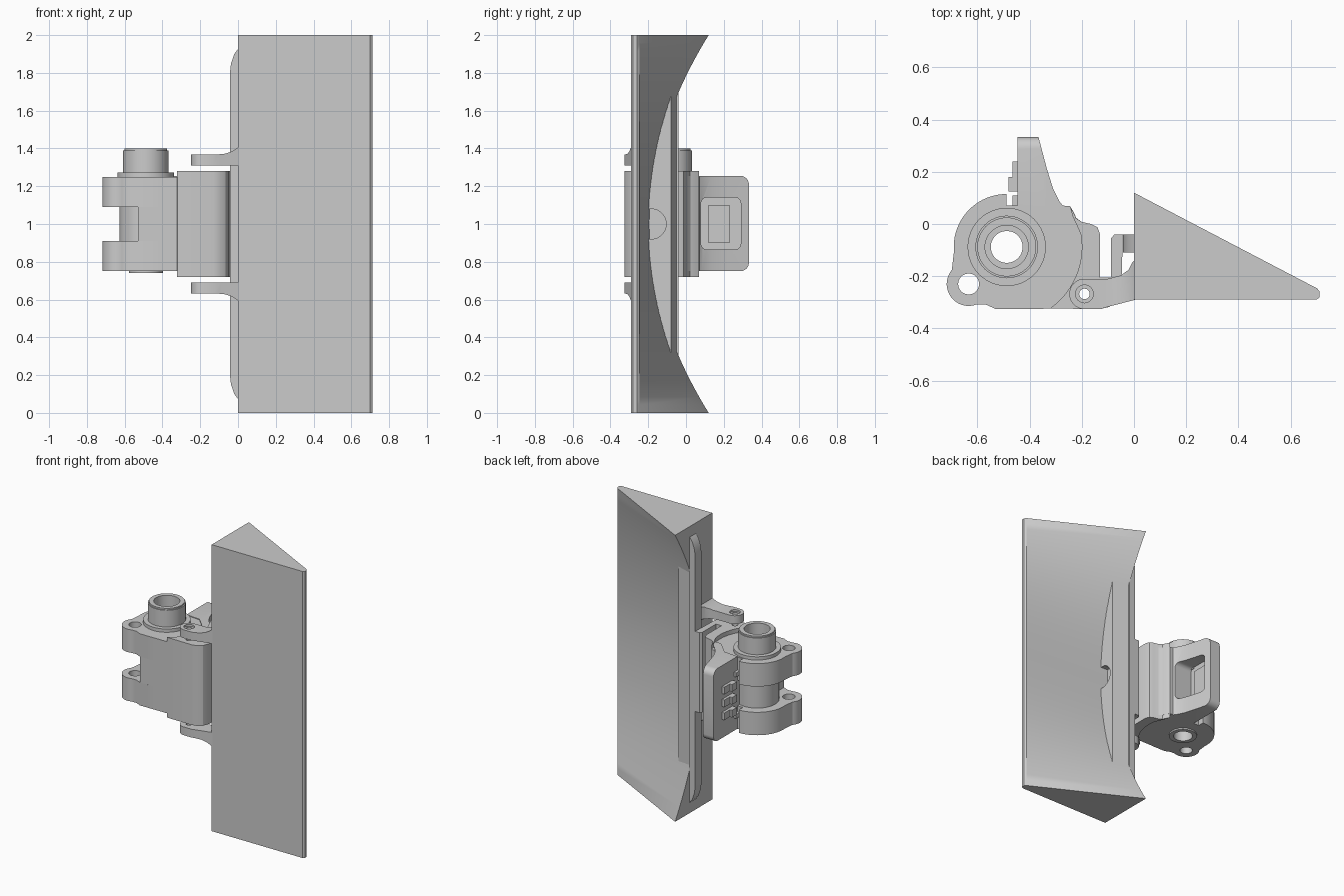
import bpy, bmesh, math
from mathutils import Vector

cube = bpy.data.objects.get("Cube")
if cube:
    bpy.data.objects.remove(cube, do_unlink=True)

# Single grey material
grey = bpy.data.materials.new("plain_grey")
grey.use_nodes = True
COLOUR = (0.6, 0.6, 0.6, 1)
grey.diffuse_color = COLOUR
grey.node_tree.nodes["Principled BSDF"].inputs["Base Color"].default_value = COLOUR

PIVOT = (-0.488, -0.088)
EAR = (-0.634, -0.23)
HINGE = (-0.19, -0.268)


def finish(name, bm):
    bmesh.ops.recalc_face_normals(bm, faces=bm.faces)
    mesh = bpy.data.meshes.new(name)
    bm.to_mesh(mesh)
    bm.free()
    mesh.materials.append(grey)
    obj = bpy.data.objects.new(name, mesh)
    bpy.context.collection.objects.link(obj)
    return obj


def prism(name, pts, lo, hi, axis="z"):
    """Extrude a 2D outline along an axis (z: xy, y: xz, x: yz)."""
    place = {"z": lambda a, b, h: (a, b, h),
             "y": lambda a, b, h: (a, h, b),
             "x": lambda a, b, h: (h, a, b)}[axis]
    bm = bmesh.new()
    low, high = ([bm.verts.new(place(a, b, h)) for a, b in pts] for h in (lo, hi))
    bm.faces.new(low)
    bm.faces.new(high)
    for i in range(len(pts)):
        j = (i + 1) % len(pts)
        bm.faces.new((low[i], low[j], high[j], high[i]))
    return finish(name, bm)


def arc(c, r, a0, a1, n=16):
    angles = [math.radians(a0 + (a1 - a0) * i / n) for i in range(n + 1)]
    return [(c[0] + r * math.cos(a), c[1] + r * math.sin(a)) for a in angles]


def disc(name, c, r, lo, hi, axis="z"):
    return prism(name, arc(c, r, 0, 360, 48)[:-1], lo, hi, axis)


def rounded(a0, b0, a1, b1, r):
    return (arc((a1 - r, b1 - r), r, 0, 90, 6) + arc((a0 + r, b1 - r), r, 90, 180, 6)
            + arc((a0 + r, b0 + r), r, 180, 270, 6) + arc((a1 - r, b0 + r), r, 270, 360, 6))


def box(name, x0, x1, y0, y1, z0, z1):
    return prism(name, [(x0, y0), (x1, y0), (x1, y1), (x0, y1)], z0, z1)


def combine(obj, tool, operation="DIFFERENCE"):
    mod = obj.modifiers.new("cut", "BOOLEAN")
    mod.operation, mod.object, mod.solver = operation, tool, "EXACT"
    bpy.context.view_layer.objects.active = obj
    bpy.ops.object.modifier_apply(modifier=mod.name)
    bpy.data.objects.remove(tool, do_unlink=True)
    return obj


def bore(obj, c, r, lo=0.5, hi=1.6):
    return combine(obj, disc("bore_cutter", c, r, lo, hi))


# Tall wedge whose sloping back is hollowed towards the inner edge
bm = bmesh.new()
rows = []
for i in range(49):
    z = 2 * i / 48
    back = 0.12 - 0.31 * (1 - (z - 1) ** 2)
    section = [(0, -0.29), (0.7, -0.29), (0.712, -0.28), (0.712, -0.26), (0.702, -0.247), (0, back)]
    rows.append([bm.verts.new((x, y, z)) for x, y in section])
for a, b in zip(rows, rows[1:]):
    for k in range(6):
        m = (k + 1) % 6
        bm.faces.new((a[k], a[m], b[m], b[k]))
bm.faces.new(rows[0])
bm.faces.new(rows[-1])
finish("wedge_blade", bm)

# Backing block standing inside the hollow, with a round notch
backing = prism("backing_block", [(0.002, -0.25), (0.114, -0.25), (0.114, -0.08), (0.002, -0.051)], 0.25, 1.75)
combine(backing, disc("notch_cutter", (-0.185, 1), 0.08, 0.06, 0.2, "x"))

# Long rail along the inner edge, with swept ends
ends = [(0, 1.93), (-0.02, 1.9), (-0.037, 1.85), (-0.043, 1.8)]
outline = ends + [(x, 2 - z) for x, z in reversed(ends)]
rail = prism("edge_rail", [(x + 0.003 * (x == 0), z) for x, z in outline], -0.11, -0.04, "y")

# Raised front body with the hook that grips the rail
body = prism("front_body", arc(PIVOT, 0.288, -55, 33, 20) + [
    (-0.235, 0.03), (-0.2, 0.008), (-0.165, 0), (-0.14, -0.012), (-0.13, -0.04),
    (-0.13, -0.205), (-0.088, -0.205), (-0.088, -0.055), (-0.075, -0.04),
    (-0.043, -0.04), (-0.048, -0.25), (-0.065, -0.295), (-0.095, -0.318), (-0.13, -0.326)], 0.72, 1.28)
bore(body, HINGE, 0.02)

# Lower core joining the body to the pivot
core = prism("body_core", [(-0.53, -0.326)] + arc(PIVOT, 0.289, -55, 33, 20)
             + [(-0.445, 0.075), (-0.445, -0.2), (-0.53, -0.2)], 0.75, 1.25)
bore(core, PIVOT, 0.061)

# Pivot barrel, collar, top tube and lower ring
for name, r, lo, hi in (("pivot_barrel", 0.14, 0.8, 1.2), ("pivot_collar", 0.15, 1.24, 1.273),
                        ("lower_ring", 0.09, 0.74, 0.78)):
    bore(disc(name, PIVOT, r, lo, hi), PIVOT, 0.061)
tube = disc("top_tube", PIVOT, 0.12, 1.2, 1.39)
combine(tube, disc("tube_rim", PIVOT, 0.113, 1.3, 1.4), "UNION")
bore(bore(tube, PIVOT, 0.061), PIVOT, 0.083, 1.25)

# Paired round lugs with small bolt ears
for side, lo, hi in (("lower", 0.75, 0.91), ("upper", 1.09, 1.25)):
    lug = prism(side + "_lug", arc(PIVOT, 0.203, 90, 185, 24) + arc(EAR, 0.084, 140, 290, 24)
                + [(-0.57, -0.308), (-0.53, -0.326), (-0.42, -0.326), (-0.42, 0.07), (PIVOT[0], 0.07)], lo, hi)
    bore(bore(lug, PIVOT, 0.061), EAR, 0.04)

# Latch plate with flared root, rounded corners and a window
latch = prism("latch_plate", [
    (-0.446, 0.333), (-0.366, 0.333), (-0.335, 0.215), (-0.31, 0.135), (-0.285, 0.085),
    (-0.25, 0.043), (-0.2, 0.008), (-0.2, -0.03), (-0.25, -0.03), (-0.34, 0.06), (-0.446, 0.07)], 0.7, 1.3)
combine(latch, prism("corner_tool", rounded(-0.2, 0.75, 0.333, 1.255, 0.045), -0.6, -0.1, "x"), "INTERSECT")
combine(latch, prism("window_cutter", rounded(0.08, 0.865, 0.29, 1.14, 0.03), -0.6, -0.1, "x"))

# Thin panel in the window, with raised catches
box("window_panel", -0.446, -0.415, 0.06, 0.3, 0.85, 1.15)
box("panel_pad", -0.42, -0.405, 0.12, 0.23, 0.9, 1.1)
for i in range(3):
    z = 0.88 + 0.09 * i
    box("catch_block", -0.482, -0.44, 0.125, 0.18, z, z + 0.05)
    box("catch_step", -0.465, -0.44, 0.175, 0.24, z, z + 0.05)
for z in (0.84, 1.13):
    box("panel_tab", -0.465, -0.41, 0.07, 0.11, z, z + 0.03)

# Hinge arms, mirrored above and below the body
plan = arc(HINGE, 0.058, 90, 270, 20) + [
    (-0.13, -0.326), (-0.09, -0.315), (0.01, -0.289), (0.01, -0.13), (-0.005, -0.145),
    (-0.02, -0.175), (-0.05, -0.197), (-0.1, -0.21)]
rise = [(-0.3, 1.31), (0.02, 1.31), (0.02, 1.425), (0, 1.405), (-0.03, 1.385), (-0.07, 1.372), (-0.11, 1.368), (-0.3, 1.368)]
for side, s in (("upper", 1), ("lower", -1)):
    arm = prism(side + "_hinge_arm", plan, 0.5, 1.5)
    combine(arm, prism("arm_tool", [(x, 1 + s * (z - 1)) for x, z in rise], -0.5, 0.1, "y"), "INTERSECT")
    bore(arm, HINGE, 0.02)
    bore(arm, HINGE, 0.034, *((1.355, 1.5) if s > 0 else (0.5, 0.645)))

# Smooth curved walls, keep edges sharp
bpy.ops.object.select_all(action="DESELECT")
for obj in bpy.context.scene.objects:
    if obj.type == "MESH":
        obj.select_set(True)
        bpy.context.view_layer.objects.active = obj
bpy.ops.object.shade_smooth_by_angle(angle=math.radians(30))
